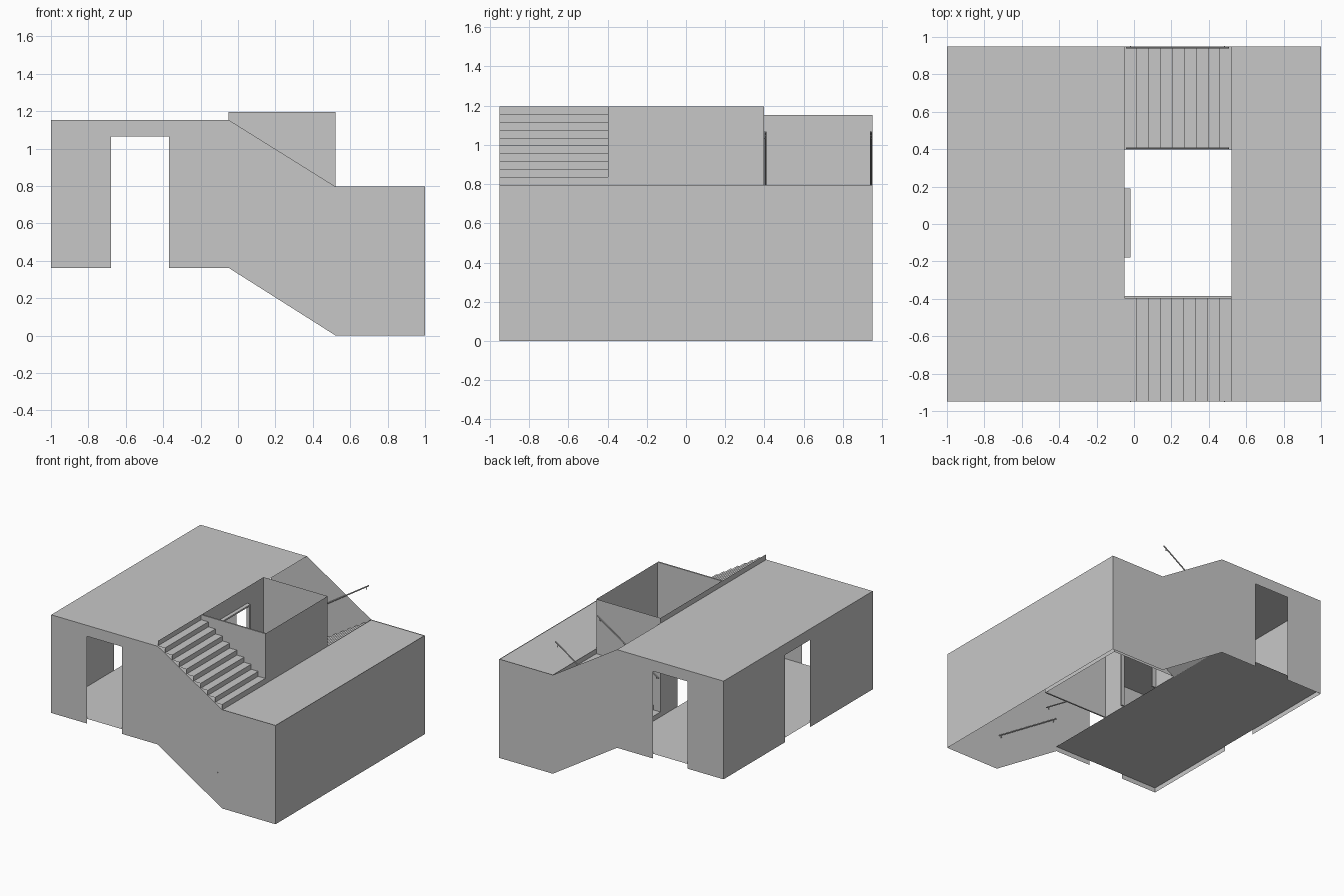
import bpy, bmesh
from mathutils import Vector

cube = bpy.data.objects.get("Cube")
if cube:
    bpy.data.objects.remove(cube, do_unlink=True)

grey = bpy.data.materials.new("plain_grey")
grey.use_nodes = True
colour = (0.575, 0.575, 0.575, 1)
grey.diffuse_color = colour
grey.node_tree.nodes["Principled BSDF"].inputs["Base Color"].default_value = colour

# Main plan lines and levels
X0, X1 = -0.05, 0.522         # stair zone
Y = 0.95                      # half depth
BASE, LOW, MID, TOP, RIM = 0.362, 0.4, 0.796, 1.153, 1.196
DOOR = 1.065
SHAFT = 0.397


def finish(name, bm):
    mesh = bpy.data.meshes.new(name)
    bm.to_mesh(mesh)
    bm.free()
    mesh.materials.append(grey)
    obj = bpy.data.objects.new(name, mesh)
    bpy.context.collection.objects.link(obj)
    return obj


def sheet(name, points, axis, at, thick=0.0):
    """Flat outline across an axis, optionally extruded along it."""
    bm = bmesh.new()
    verts = []
    for p in points:
        co = list(p)
        co.insert(axis, at)
        verts.append(bm.verts.new(co))
    face = bm.faces.new(verts)
    if thick:
        move = Vector((0, 0, 0))
        move[axis] = thick
        out = bmesh.ops.extrude_face_region(bm, geom=[face], use_keep_orig=True)
        new = [g for g in out["geom"] if isinstance(g, bmesh.types.BMVert)]
        bmesh.ops.translate(bm, verts=new, vec=move)
        bmesh.ops.recalc_face_normals(bm, faces=bm.faces[:])
    return finish(name, bm)


def rect(a0, b0, a1, b1):
    return [(a0, b0), (a1, b0), (a1, b1), (a0, b1)]


def doorway(a0, d0, d1, base):
    """Outline running along the bottom edge with a door notch."""
    return [(a0, base), (d0, base), (d0, DOOR), (d1, DOOR), (d1, base)]


# Outer walls: stepped side profile with a door
profile = doorway(-1, -0.68, -0.37, BASE) + [
    (X0, BASE), (X1, 0), (1, 0), (1, MID), (X1, MID), (X0, TOP), (-1, TOP)]
sheet("front_wall", profile, 1, -Y)
sheet("back_wall", profile, 1, Y)
sheet("high_end_wall", doorway(-Y, -0.15, 0.165, BASE)
      + [(Y, BASE), (Y, TOP), (-Y, TOP)], 0, -1)
sheet("low_end_wall", rect(-Y, 0, Y, MID), 0, 1)

# Floors: the lower one sits a little above the wall bottoms
sheet("lower_floor", rect(-1, -Y, X0, Y), 2, LOW)
sheet("middle_floor", rect(X1, -Y, 1, Y), 2, MID - 0.004)
sheet("upper_floor", rect(-1, -Y, X0, Y), 2, TOP)

# Central shaft with a doorway on the lower floor
sheet("shaft_front_wall", rect(X0, LOW, X1, RIM), 1, -SHAFT, 0.012)
sheet("shaft_back_wall", rect(X0, LOW, X1, RIM), 1, SHAFT)
sheet("shaft_outer_wall", rect(-SHAFT, LOW, SHAFT, RIM), 0, X1)
sheet("shaft_door_wall", doorway(-SHAFT, -0.18, 0.19, LOW)
      + [(SHAFT, LOW), (SHAFT, RIM), (-SHAFT, RIM)], 0, X0)

# Frame around the shaft doorway
F = 0.012
sheet("shaft_door_frame",
      [(-0.18, LOW), (-0.18 + F, LOW), (-0.18 + F, DOOR - F), (0.19 - F, DOOR - F),
       (0.19 - F, LOW), (0.19, LOW), (0.19, DOOR), (-0.18, DOOR)], 0, X0, 0.03)


# Stairs: open-ended ribbon of risers and treads over a sloping underside
def stairs(name, x_start, x_end, z_start, z_end, y0, y1, risers=10):
    dx, dz = (x_end - x_start) / (risers - 1), (z_end - z_start) / risers
    pts = [(x_start, z_start)]
    for i in range(risers):
        x = x_start + dx * i
        pts.append((x, z_start + dz * (i + 1)))
        if i < risers - 1:
            pts.append((x + dx, z_start + dz * (i + 1)))
    drop = 0.004
    pts += [(x_end, z_end - dz - drop), (x_start, z_start - drop)]
    bm = bmesh.new()
    rows = [[bm.verts.new((x, y, z)) for x, z in pts] for y in (y0, y1)]
    for i in range(len(pts)):
        j = (i + 1) % len(pts)
        bm.faces.new((rows[0][i], rows[0][j], rows[1][j], rows[1][i]))
    bmesh.ops.recalc_face_normals(bm, faces=bm.faces[:])
    finish(name, bm)


stairs("front_stairs", X1, X0, MID, RIM, -Y, -SHAFT)
stairs("back_stairs", X0, X1, LOW, MID, SHAFT, Y)


# Handrails: thin bars on wall brackets
def bar(bm, a, b, radius):
    a, b = Vector(a), Vector(b)
    turn = (b - a).to_track_quat('Z', 'Y').to_matrix().to_4x4()
    turn.translation = (a + b) / 2
    bmesh.ops.create_cone(bm, cap_ends=True, segments=8, radius1=radius,
                          radius2=radius, depth=(b - a).length, matrix=turn)


def handrail(name, y, wall_y, z_low_x, z_high_x):
    xa, xb = -0.04, 0.505
    bm = bmesh.new()
    bar(bm, (xa, y, z_low_x), (xb, y, z_high_x), 0.005)
    for t in (0.04, 0.96):
        x = xa + (xb - xa) * t
        z = z_low_x + (z_high_x - z_low_x) * t
        bar(bm, (x, y, z), (x, y, z - 0.02), 0.003)
        bar(bm, (x, y, z - 0.02), (x, wall_y, z - 0.02), 0.003)
    finish(name, bm)


for side, y, wall in (("outer", 0.943, Y + 0.002), ("inner", 0.405, SHAFT)):
    handrail("back_handrail_" + side, y, wall, 0.71, 1.067)
    handrail("front_handrail_" + side, -y, -wall, 0.63, 0.285)
